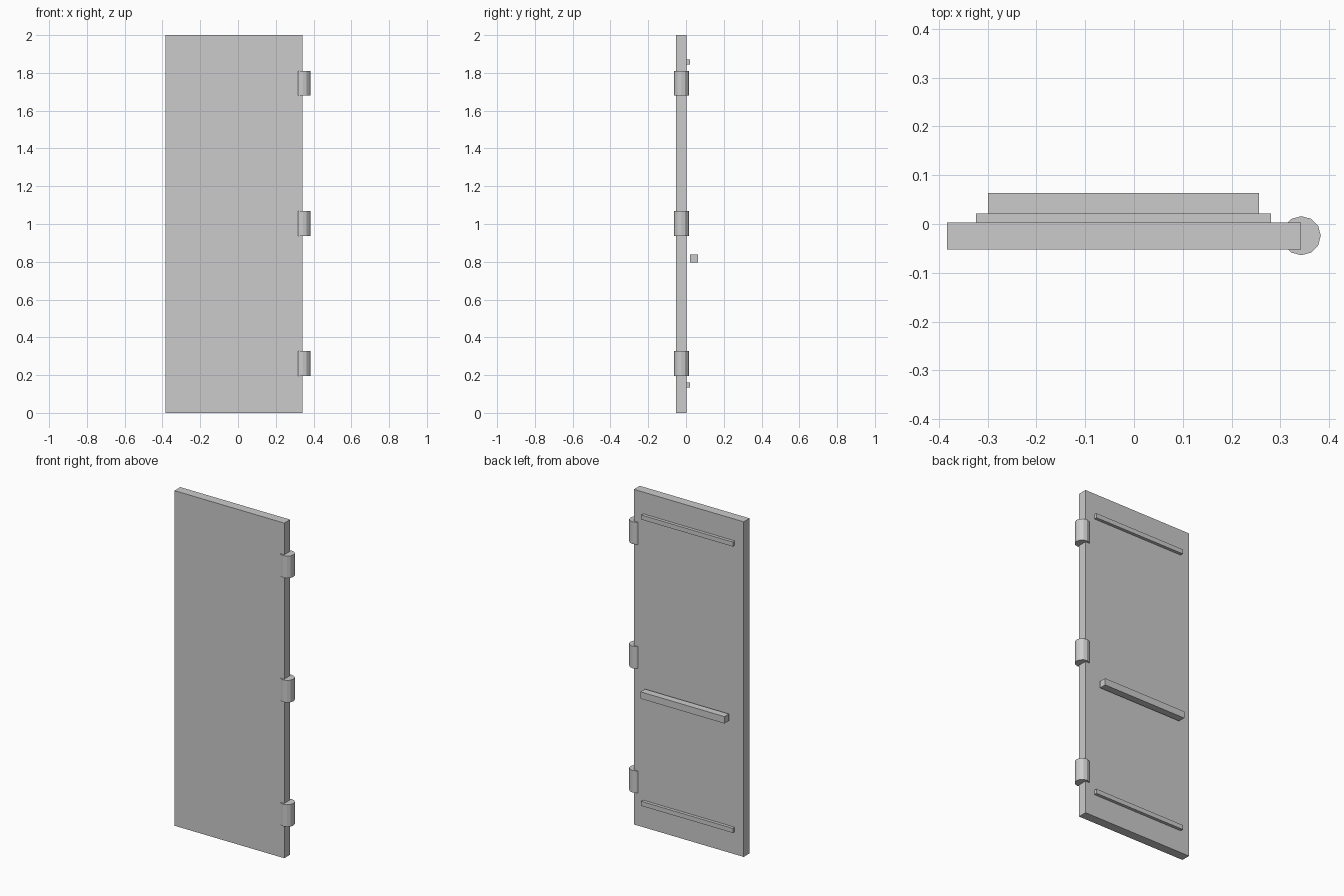
import bpy
import math

default_cube = bpy.data.objects.get("Cube")
if default_cube:
    bpy.data.objects.remove(default_cube, do_unlink=True)

# Single plain grey for the whole door
grey = bpy.data.materials.new("light_grey")
grey.use_nodes = True
grey.diffuse_color = (0.6, 0.6, 0.6, 1)
grey.node_tree.nodes["Principled BSDF"].inputs["Base Color"].default_value = (0.6, 0.6, 0.6, 1)


def finish(name):
    obj = bpy.context.object
    obj.name = name
    obj.data.materials.append(grey)
    return obj


def box(name, x, y, z):
    """Box given by its (low, high) range on each axis."""
    bpy.ops.mesh.primitive_cube_add(size=1, location=[sum(r) / 2 for r in (x, y, z)])
    obj = finish(name)
    obj.scale = [r[1] - r[0] for r in (x, y, z)]
    bpy.ops.object.transform_apply(location=False, rotation=False, scale=True)
    return obj


PANEL_BACK = 0.003
HINGE_X = 0.343

# Door slab
box("door_panel", (-0.383, 0.342), (-0.052, PANEL_BACK), (0, 2))

# Thin rails across the back, near the top and bottom
for label, z in (("lower", 0.148), ("upper", 1.857)):
    box(label + "_rail", (-0.324, 0.281), (PANEL_BACK, 0.0215), (z - 0.0135, z + 0.0135))

# Push bar standing clear of the back
box("push_bar", (-0.299, 0.256), (0.0215, 0.064), (0.797, 0.838))

# Faceted hinge barrels on the edge
for label, z in (("lower", 0.261), ("middle", 1.003), ("upper", 1.745)):
    bpy.ops.mesh.primitive_cylinder_add(vertices=12, radius=0.04, depth=0.132,
                                        location=(HINGE_X, -0.024, z))
    finish(label + "_hinge")
